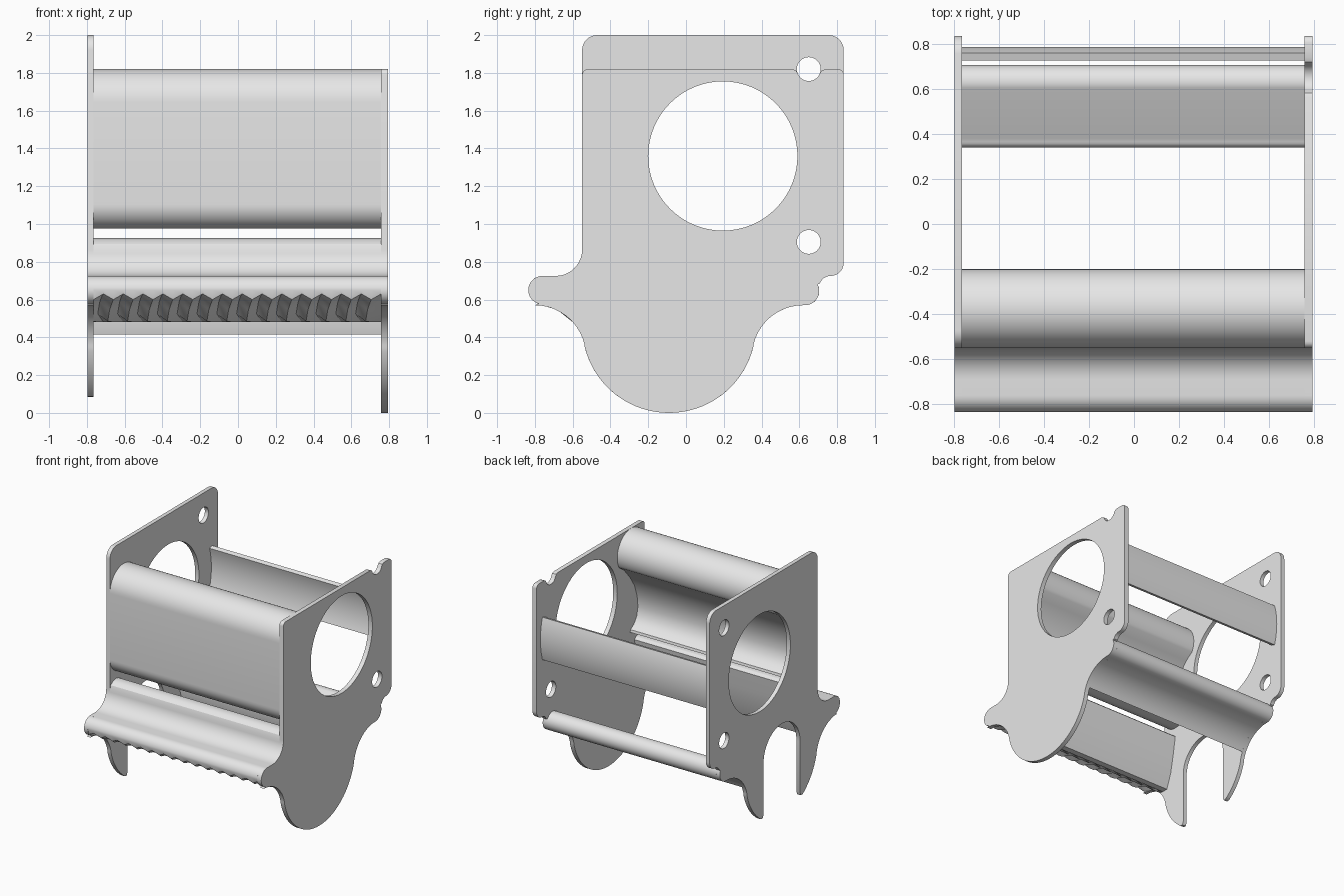
import bpy, bmesh
from math import sin, cos, radians, pi

if "Cube" in bpy.data.objects:
    bpy.data.objects.remove(bpy.data.objects["Cube"], do_unlink=True)

grey = bpy.data.materials.new("plain_grey")
grey.use_nodes = True
grey.diffuse_color = (0.8, 0.8, 0.8, 1)
grey.node_tree.nodes["Principled BSDF"].inputs["Base Color"].default_value = (0.8, 0.8, 0.8, 1)


def arc(y, z, r, a0, a1, n=10):
    angles = [radians(a0 + (a1 - a0) * i / n) for i in range(n + 1)]
    return [(y + r * cos(a), z + r * sin(a)) for a in angles]


def hole(y, z, r):
    return arc(y, z, r, 0, 360, 64)[:-1]


def finish(obj, angle=35):
    bpy.ops.object.select_all(action='DESELECT')
    obj.select_set(True)
    bpy.context.view_layer.objects.active = obj
    bpy.ops.object.shade_smooth_by_angle(angle=radians(angle))


def prism(name, x0, x1, outline, holes=()):
    """Extrude a (y, z) outline with optional holes from x0 to x1."""
    curve = bpy.data.curves.new(name, 'CURVE')
    curve.dimensions = '2D'
    curve.fill_mode = 'BOTH'
    curve.extrude = (x1 - x0) / 2
    for loop in (outline, *holes):
        spline = curve.splines.new('POLY')
        spline.points.add(len(loop) - 1)
        for point, (y, z) in zip(spline.points, loop):
            point.co = (y, z, 0, 1)
        spline.use_cyclic_u = True
    temp = bpy.data.objects.new(name + "_curve", curve)
    bpy.context.collection.objects.link(temp)
    bpy.context.view_layer.update()
    mesh = bpy.data.meshes.new_from_object(temp)
    bpy.data.objects.remove(temp, do_unlink=True)
    mesh.materials.clear()
    mesh.materials.append(grey)
    bm = bmesh.new()
    bm.from_mesh(mesh)
    bmesh.ops.remove_doubles(bm, verts=bm.verts, dist=0.0005)
    for v in bm.verts:
        y, z, x = v.co
        v.co = ((x0 + x1) / 2 + x, y, z)
    bmesh.ops.recalc_face_normals(bm, faces=bm.faces)
    bm.to_mesh(mesh)
    bm.free()
    obj = bpy.data.objects.new(name, mesh)
    bpy.context.collection.objects.link(obj)
    finish(obj)
    return obj


# Side plate outline pieces, running from the front edge round to the back
front_edge = (arc(-.69, .865, .14, 0, -90) + arc(-.76, .65, .075, 90, 255, 16)
              + arc(-.80, .30, .27, 90, 13))
back_edge = (arc(.62, .30, .27, 167, 90) + arc(.63, .645, .075, -85, 28)
             + arc(.765, .665, .06, 160, 90, 6) + arc(.765, .795, .07, -90, 0))
round_bottom = arc(-.09, .46, .46, 194, 346, 40)
slotted_bottom = (arc(-.09, .46, .46, 194, 234, 14) + [(-.335, .085), (-.325, .11)]
                  + arc(-.09, .525, .235, 180, 0, 28)
                  + [(.145, .11), (.155, .085)] + arc(-.09, .46, .46, 306, 346, 14))
notched_top = (arc(.805, 1.79, .03, 0, 90, 5) + [(.738, 1.82), (.718, 1.812)]
               + arc(.65, 1.82, .063, -20, -160, 16) + [(.582, 1.812), (.562, 1.82)]
               + arc(-.52, 1.79, .03, 90, 180, 5))
tall_top = arc(.755, 1.92, .08, 0, 90) + arc(-.47, 1.92, .08, 90, 180)
spool_hole, lower_hole, upper_hole = hole(.195, 1.36, .395), hole(.65, .905, .063), hole(.65, 1.82, .063)

prism("left_side_plate", .757, .793, front_edge + round_bottom + back_edge + notched_top,
      (spool_hole, lower_hole))
prism("right_side_plate", -.797, -.764, front_edge + slotted_bottom + back_edge + tall_top,
      (spool_hole, lower_hole, upper_hole))

# Crossbars between the plates
IN0, IN1 = -.765, .758
front_panel = (arc(-.375, 1.645, .175, 180, -30, 28)
               + [(-.29, 1.51), (-.36, 1.43), (-.42, 1.34), (-.455, 1.24), (-.465, 1.15),
                  (-.45, 1.08), (-.415, 1.03), (-.37, 1.0), (-.365, .98)]
               + arc(-.42, 1.105, .13, -90, -180, 12))
prism("front_panel", IN0, IN1, front_panel)

back_bar = arc(.195, 1.36, .59, -17, 17, 16) + arc(.195, 1.36, .555, 17, -17, 16)
prism("back_bar", IN0, IN1, back_bar)

lower_bar = (arc(.62, .30, .27, 155, 90) + arc(.63, .645, .075, -85, 110, 16)
             + [(.38, .575)] + arc(.37, .54, .03, 100, 180, 5))
prism("lower_back_bar", IN0, IN1, lower_bar)

# Front lip: one profile lofted sideways, its underside alternating ridge and groove
upper = ([(-.42, .90), (-.44, .918), (-.47, .925), (-.515, .915), (-.54, .895)]
         + arc(-.69, .865, .14, 0, -90) + arc(-.76, .65, .075, 90, 180, 8))
ridge = [(-.815, .60), (-.78, .575), (-.68, .545), (-.605, .485)]
groove = [(-.832, .63), (-.785, .615), (-.69, .585), (-.62, .525)]
rear = [(-.57, .48), (-.52, .48), (-.475, .60), (-.445, .75)]
TEETH = 29
bm = bmesh.new()
rings = []
for i in range(TEETH + 1):
    x = IN0 + (IN1 - IN0) * i / TEETH
    under = groove if i % 2 else ridge
    slant = .03 if 0 < i < TEETH else 0
    ring = [bm.verts.new((x, y, z)) for y, z in upper]
    ring += [bm.verts.new((x - slant * k / 3, y, z)) for k, (y, z) in enumerate(under)]
    ring += [bm.verts.new((x, y, z)) for y, z in rear]
    rings.append(ring)
for a, b in zip(rings, rings[1:]):
    for k in range(len(a)):
        j = (k + 1) % len(a)
        bm.faces.new((a[k], a[j], b[j], b[k]))
bm.faces.new(rings[0])
bm.faces.new(rings[-1])
bmesh.ops.recalc_face_normals(bm, faces=bm.faces)
mesh = bpy.data.meshes.new("toothed_front_lip")
bm.to_mesh(mesh)
bm.free()
mesh.materials.append(grey)
lip = bpy.data.objects.new("toothed_front_lip", mesh)
bpy.context.collection.objects.link(lip)
finish(lip, 28)
